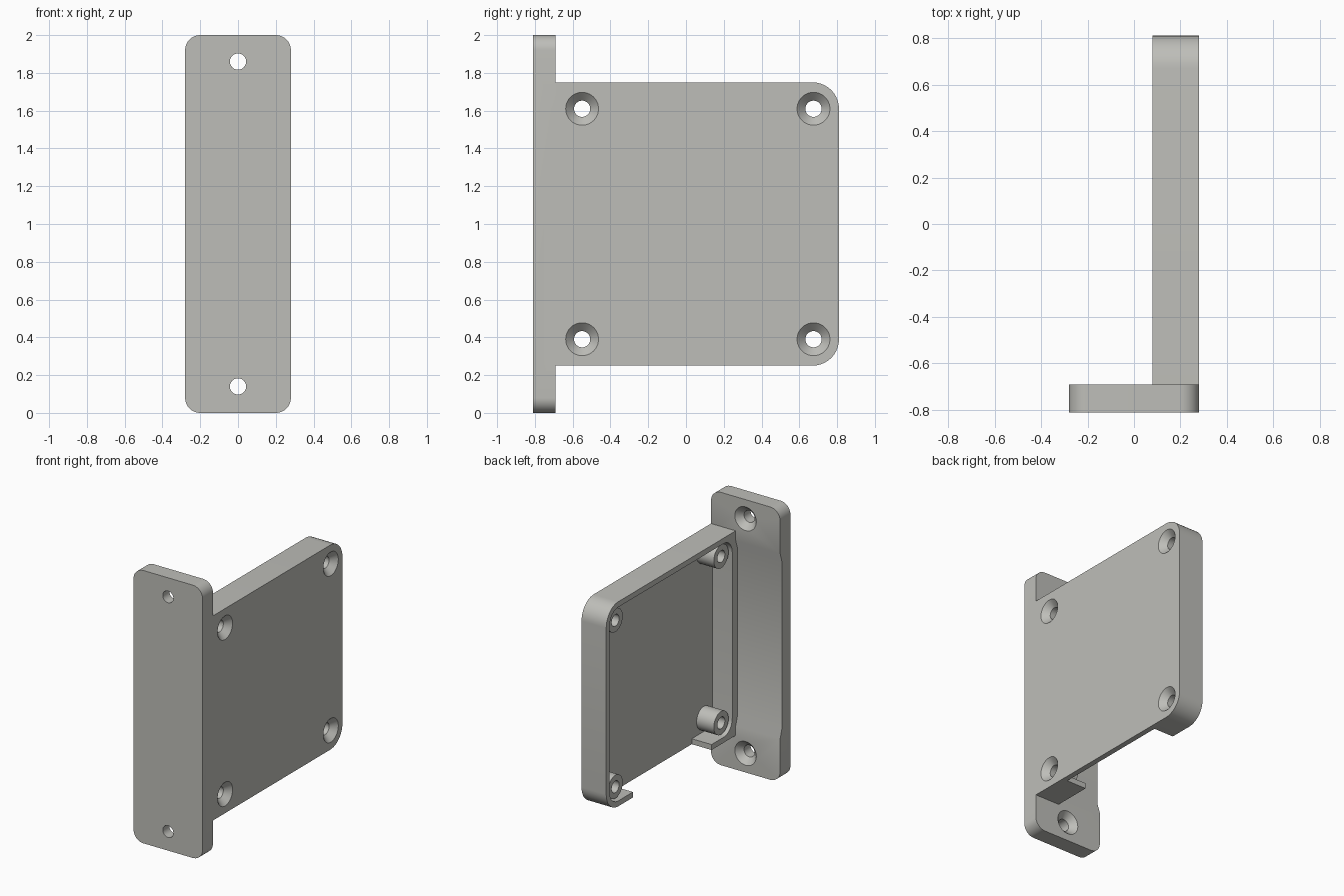
import bpy, bmesh, math
from mathutils import Vector

if "Cube" in bpy.data.objects:
    bpy.data.objects.remove(bpy.data.objects["Cube"])

grey = bpy.data.materials.new("warm_grey")
grey.diffuse_color = (0.515, 0.515, 0.485, 1)
grey.use_nodes = True
grey.node_tree.nodes["Principled BSDF"].inputs["Base Color"].default_value = grey.diffuse_color


def finish(bm, name):
    bmesh.ops.recalc_face_normals(bm, faces=bm.faces[:])
    me = bpy.data.meshes.new(name)
    bm.to_mesh(me)
    bm.free()
    me.materials.append(grey)
    ob = bpy.data.objects.new(name, me)
    bpy.context.collection.objects.link(ob)
    return ob


def prism(name, pts, axis, a, b):
    """Extrude a 2D outline along an axis; outline is (y,z) for x, (x,z) for y."""
    bm = bmesh.new()
    put = (lambda p, d: (d, p[0], p[1])) if axis == 'x' else (lambda p, d: (p[0], d, p[1]))
    lo = [bm.verts.new(put(p, a)) for p in pts]
    hi = [bm.verts.new(put(p, b)) for p in pts]
    bm.faces.new(lo)
    bm.faces.new(hi)
    n = len(pts)
    for i in range(n):
        j = (i + 1) % n
        bm.faces.new((lo[i], lo[j], hi[j], hi[i]))
    return finish(bm, name)


def rounded(u0, u1, v0, v1, radii, seg=10):
    """Rectangle with a radius per corner: low-low, high-low, high-high, low-high."""
    pts = []
    corners = [(u0, v0, 1, 1), (u1, v0, -1, 1), (u1, v1, -1, -1), (u0, v1, 1, -1)]
    for k, ((u, v, su, sv), r) in enumerate(zip(corners, radii)):
        if r == 0:
            pts.append((u, v))
            continue
        for i in range(seg + 1):
            t = math.pi + k * math.pi / 2 + i / seg * math.pi / 2
            pts.append((u + su * r + r * math.cos(t), v + sv * r + r * math.sin(t)))
    return pts


def lathe(name, base, direction, profile, seg=40):
    """Solid of revolution from (distance, radius) pairs along a direction."""
    bm = bmesh.new()
    q = Vector(direction).to_track_quat('Z', 'Y')
    rings = [[bm.verts.new(Vector(base) + q @ Vector((r * math.cos(i * math.tau / seg),
                                                      r * math.sin(i * math.tau / seg), d)))
              for i in range(seg)] for d, r in profile]
    for p, n in zip(rings, rings[1:]):
        for i in range(seg):
            j = (i + 1) % seg
            bm.faces.new((p[i], p[j], n[j], n[i]))
    bm.faces.new(rings[0])
    bm.faces.new(rings[-1])
    return finish(bm, name)


def boolean(ob, tool, op='DIFFERENCE'):
    m = ob.modifiers.new(op.lower(), 'BOOLEAN')
    m.object, m.operation, m.solver = tool, op, 'EXACT'
    bpy.context.view_layer.update()
    dg = bpy.context.evaluated_depsgraph_get()
    me = bpy.data.meshes.new_from_object(ob.evaluated_get(dg))
    ob.modifiers.clear()
    ob.data = me
    bpy.data.objects.remove(tool)


def smooth(ob):
    bpy.ops.object.select_all(action='DESELECT')
    ob.select_set(True)
    bpy.context.view_layer.objects.active = ob
    bpy.ops.object.shade_smooth_by_angle(angle=math.radians(30))


HOLE, SINK = 0.043, 0.087
SCREW = [(-0.01, SINK + 0.01), (0.044, HOLE), (0.4, HOLE)]   # countersunk screw hole

# Mounting plate with a shallow ramped recess across its back
plate = prism("mounting_plate", rounded(-0.28, 0.28, 0, 2, [0.08] * 4), 'y', -0.81, -0.69)
recess = [(-0.68, 0.32), (-0.69, 0.32), (-0.712, 0.39), (-0.712, 1.61), (-0.69, 1.68), (-0.68, 1.68)]
boolean(plate, prism("recess_cutter", recess, 'x', -0.4, 0.4))
for z in (0.14, 1.86):
    boolean(plate, lathe("screw_cutter", (0, -0.69, z), (0, -1, 0), SCREW))
smooth(plate)

# Shallow tray, open towards -x
tray = prism("tray", rounded(-0.712, 0.81, 0.25, 1.75, [0, 0.14, 0.14, 0]), 'x', 0.08, 0.28)
boolean(tray, prism("pocket_cutter", rounded(-0.65, 0.77, 0.29, 1.71, [0.1] * 4), 'x', 0.0, 0.24))

# Wide opening in the bottom wall
boolean(tray, prism("opening_cutter", rounded(-0.41, 0.5, 0.2, 0.33, [0] * 4), 'x', 0.0, 0.24))

# Screw posts inside the tray, countersunk from the outside
spots = [(y, z) for y in (-0.55, 0.675) for z in (0.39, 1.61)]
for y, z in spots:
    boolean(tray, lathe("post", (0.26, y, z), (-1, 0, 0), [(0, 0.085), (0.16, 0.085)]), 'UNION')
for y, z in spots:
    boolean(tray, lathe("screw_cutter", (0.28, y, z), (-1, 0, 0), SCREW))
smooth(tray)
